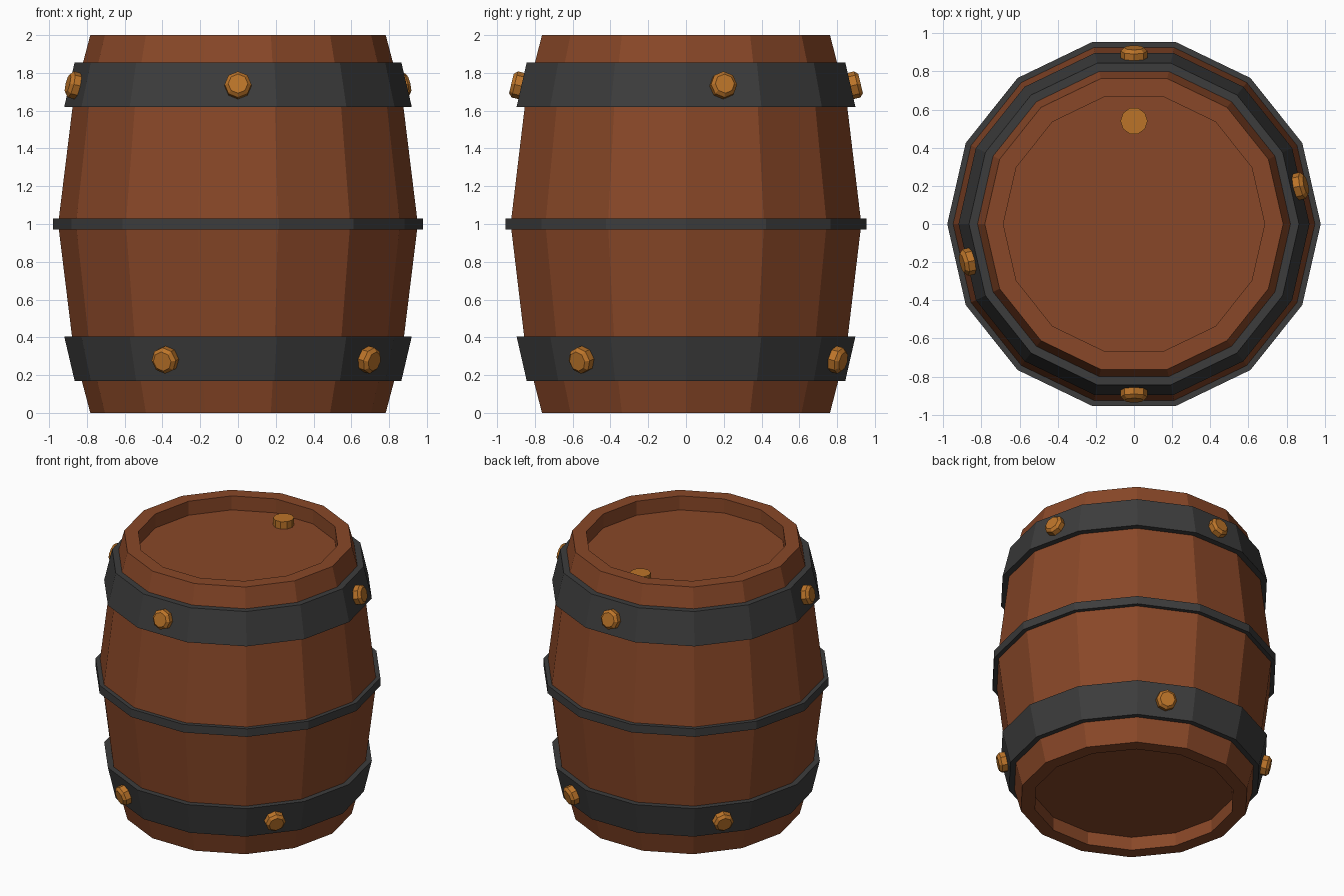
import bpy, bmesh, math
from mathutils import Vector, Matrix

if "Cube" in bpy.data.objects:
    bpy.data.objects.remove(bpy.data.objects["Cube"])

SIDES = 14


def material(name, rgb):
    m = bpy.data.materials.new(name)
    m.diffuse_color = (*rgb, 1)
    m.use_nodes = True
    m.node_tree.nodes["Principled BSDF"].inputs["Base Color"].default_value = m.diffuse_color
    return m


wood = material("brown wood", (0.25, 0.064, 0.021))
iron = material("dark iron", (0.046, 0.046, 0.046))
brass = material("brass", (0.50, 0.175, 0.022))


def finish(bm, name, mat):
    bmesh.ops.recalc_face_normals(bm, faces=bm.faces)
    me = bpy.data.meshes.new(name)
    bm.to_mesh(me)
    bm.free()
    me.materials.append(mat)
    ob = bpy.data.objects.new(name, me)
    bpy.context.collection.objects.link(ob)
    return ob


def lathe(name, profile, mat, sides=SIDES, closed=False):
    """Spin (radius, z) points about z; open profiles get end caps."""
    bm = bmesh.new()
    rings = [[bm.verts.new((r * math.cos(2 * math.pi * i / sides),
                            r * math.sin(2 * math.pi * i / sides), z))
              for i in range(sides)] for r, z in profile]
    pairs = list(zip(rings, rings[1:]))
    if closed:
        pairs.append((rings[-1], rings[0]))
    else:
        bm.faces.new(rings[0])
        bm.faces.new(rings[-1])
    for a, b in pairs:
        for i in range(sides):
            j = (i + 1) % sides
            bm.faces.new((a[i], a[j], b[j], b[i]))
    return finish(bm, name, mat)


# Staved body with recessed head at both ends
lathe("barrel_body", [(0.685, 0.10), (0.685, 0), (0.782, 0), (0.87, 0.333), (0.952, 1),
                      (0.87, 1.667), (0.782, 2), (0.685, 2), (0.685, 1.895)], wood)

# Iron hoops
lathe("middle_hoop", [(0.93, 0.97), (0.979, 0.97), (0.979, 1.03), (0.93, 1.03)], iron, closed=True)
hoop = [(0.85, 1.62), (0.92, 1.62), (0.865, 1.855), (0.80, 1.855)]
lathe("upper_hoop", hoop, iron, closed=True)
lathe("lower_hoop", [(r, 2.025 - z) for r, z in hoop], iron, closed=True)

# Bevelled octagonal bolt heads, tilted to sit on the hoops
BOLT = [(0.071, -0.02), (0.071, 0.038), (0.052, 0.056)]


def bolt(name, angle, z, tilt):
    ob = lathe(name, BOLT, brass, sides=8)
    a = math.radians(angle)
    normal = Vector((math.cos(a) * math.cos(tilt), math.sin(a) * math.cos(tilt), math.sin(tilt)))
    side = Vector((-math.sin(a), math.cos(a), 0))
    up = normal.cross(side)
    rot = Matrix((side, up, normal)).transposed().to_4x4()
    pos = Vector((0.87 * math.cos(a), 0.87 * math.sin(a), z))
    ob.data.transform(Matrix.Translation(pos) @ rot)


STEP = 360 / SIDES
for k, face in enumerate((0.5, 3.5, 7.5, 10.5)):
    bolt(f"upper_bolt_{k + 1}", face * STEP, 1.73, math.radians(13.5))
for k, face in enumerate((2.5, 5.5, 9.5, 12.5)):
    bolt(f"lower_bolt_{k + 1}", face * STEP, 0.285, math.radians(-13.5))

# Bung on the top head
bung = lathe("bung", [(0.071, -0.02), (0.071, 0.055)], brass, sides=10)
bung.data.transform(Matrix.Translation((0, 0.54, 1.895)))
